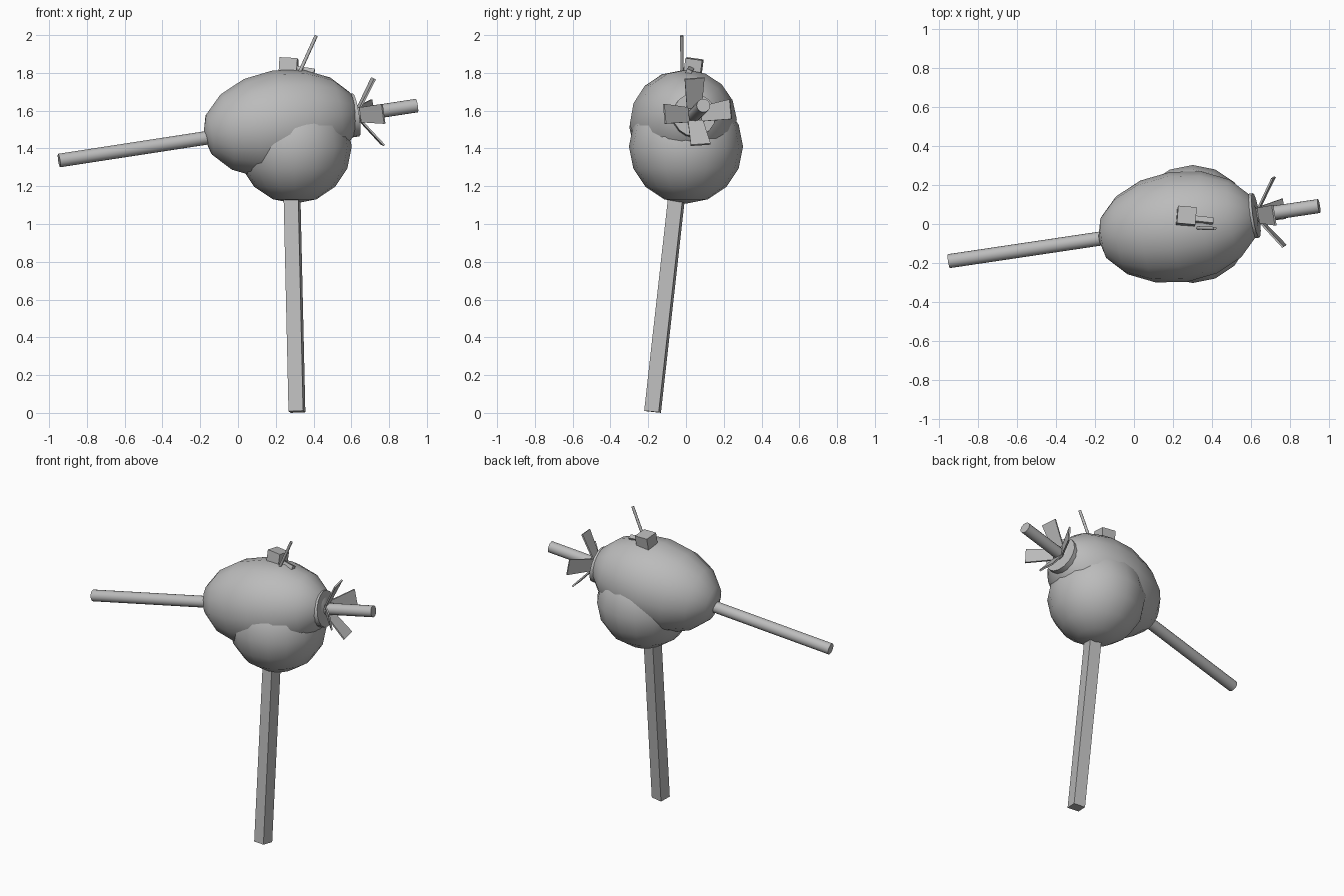
import bpy, math
from mathutils import Vector, Matrix

if "Cube" in bpy.data.objects:
    bpy.data.objects.remove(bpy.data.objects["Cube"], do_unlink=True)

grey = bpy.data.materials.new("plain_grey")
grey.use_nodes = True
colour = (0.5, 0.5, 0.5, 1)
grey.diffuse_color = colour
grey.node_tree.nodes["Principled BSDF"].inputs["Base Color"].default_value = colour


def finish(name, smooth=False):
    ob = bpy.context.object
    ob.name = name
    ob.data.materials.append(grey)
    if smooth:
        bpy.ops.object.shade_smooth_by_angle(angle=math.radians(40))
    return ob


def aim(direction):
    return Vector(direction).to_track_quat('Z', 'Y').to_euler()


def rod(name, a, b, radius, sides=16):
    a, b = Vector(a), Vector(b)
    bpy.ops.mesh.primitive_cylinder_add(vertices=sides, radius=radius, depth=(b - a).length,
                                        location=(a + b) / 2, rotation=aim(b - a))
    return finish(name, True)


def box(name, centre, size, turn):
    bpy.ops.mesh.primitive_cube_add(size=1, location=centre, rotation=[math.radians(t) for t in turn])
    ob = finish(name)
    ob.scale = size
    return ob


# Long rod running through the body
start, end = Vector((-0.947, -0.19, 1.336)), Vector((0.947, 0.092, 1.627))
axis = (end - start).normalized()
rod("long_rod", start, end, 0.036)


def on_axis(x):
    return start + axis * ((x - start.x) / axis.x)


# Egg-shaped body and round belly
bpy.ops.mesh.primitive_uv_sphere_add(segments=16, ring_count=8, radius=1,
                                     location=on_axis(0.228) + Vector((0, 0, 0.015)), rotation=aim(axis))
body = finish("body", True)
body.scale = (0.285, 0.285, 0.42)
bpy.ops.mesh.primitive_uv_sphere_add(segments=16, ring_count=8, radius=0.302, location=(0.3, 0, 1.41))
finish("belly", True)

# Disc at the petal end
rod("end_disc", on_axis(0.5), on_axis(0.625), 0.115)

# Four flared petals around the rod
side = axis.cross(Vector((0, 0, 1))).normalized()
up = side.cross(axis)
root, tip = on_axis(0.645), on_axis(0.742)
for i in range(4):
    angle = i * math.pi / 2 + math.radians(4)
    out = up * math.cos(angle) + side * math.sin(angle)
    across = axis.cross(out)
    normal = (out * 0.1 - axis * 0.14).normalized() * 0.005
    outline = [root + out * 0.035 - across * 0.04, root + out * 0.035 + across * 0.04,
               tip + out * 0.178 + across * 0.053, tip + out * 0.178 - across * 0.053]
    verts = [p - normal for p in outline] + [p + normal for p in outline]
    faces = [(3, 2, 1, 0), (4, 5, 6, 7)] + [(k, (k + 1) % 4, (k + 1) % 4 + 4, k + 4) for k in range(4)]
    mesh = bpy.data.meshes.new("petal")
    mesh.from_pydata(verts, [], faces)
    mesh.materials.append(grey)
    mesh.update()
    bpy.context.collection.objects.link(bpy.data.objects.new(f"petal_{i + 1}", mesh))

# Square leaning leg, its lowest corner on the ground
foot, hip = Vector((0.312, -0.177, 0.006)), Vector((0.28, -0.02, 1.41))
bpy.ops.mesh.primitive_cube_add(size=1)
leg = finish("leg")
rise = (hip - foot).normalized()
lean = Vector((0, 0, 1)).rotation_difference(rise).to_matrix().to_4x4()
leg.matrix_world = (Matrix.Translation((foot + hip) / 2) @ lean @ Matrix.Rotation(math.radians(-9), 4, 'Z')
                    @ Matrix.Diagonal((0.078, 0.078, (hip - foot).length, 1)))

# Small pieces on top: block, peg and thin stick
box("top_block", (0.268, 0.04, 1.835), (0.095, 0.09, 0.08), (-8, 3, -5))
box("top_peg", (0.355, 0.02, 1.812), (0.1, 0.03, 0.025), (-25, 8, -6))
rod("thin_stick", (0.32, -0.02, 1.79), (0.414, -0.023, 1.997), 0.009, 10)
